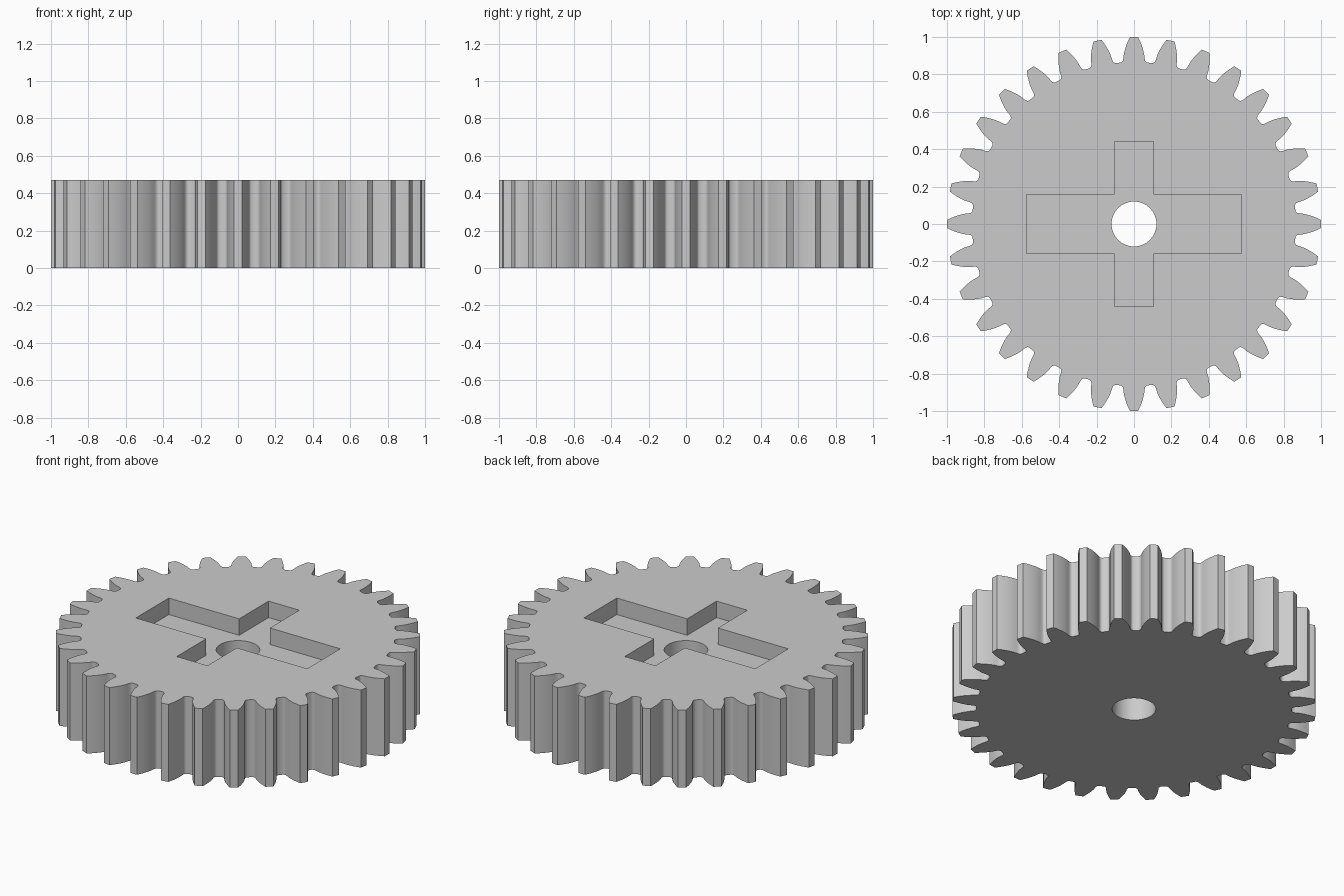
import bpy, bmesh, math

if "Cube" in bpy.data.objects:
    bpy.data.objects.remove(bpy.data.objects["Cube"])

TEETH = 32
HEIGHT = 0.47
PITCH_R = 1.0 * TEETH / (TEETH + 2)
BASE_R = PITCH_R * math.cos(math.radians(20))
ROOT_R = 0.866
POCKET_DEPTH = 0.10


def involute(r):
    a = math.acos(min(1.0, BASE_R / r))
    return math.tan(a) - a


def half_angle(r):
    """Half the tooth's angular thickness at radius r."""
    return math.pi / (2 * TEETH) + involute(PITCH_R) - involute(r)


def prism(name, points, z0, z1):
    """Extrude a flat outline into a closed solid."""
    bm = bmesh.new()
    face = bm.faces.new([bm.verts.new((x, y, z0)) for x, y in points])
    top = bmesh.ops.extrude_face_region(bm, geom=[face])["geom"]
    verts = [v for v in top if isinstance(v, bmesh.types.BMVert)]
    bmesh.ops.translate(bm, vec=(0, 0, z1 - z0), verts=verts)
    bmesh.ops.recalc_face_normals(bm, faces=bm.faces)
    mesh = bpy.data.meshes.new(name)
    bm.to_mesh(mesh)
    bm.free()
    obj = bpy.data.objects.new(name, mesh)
    bpy.context.collection.objects.link(obj)
    return obj


def cut(target, cutter):
    mod = target.modifiers.new("cut", "BOOLEAN")
    mod.operation = "DIFFERENCE"
    mod.solver = "EXACT"
    mod.object = cutter
    bpy.context.view_layer.objects.active = target
    bpy.ops.object.modifier_apply(modifier=mod.name)
    bpy.data.objects.remove(cutter)


# Half of one tooth: rounded root, then involute flank up to the flat tip
half_pitch = math.pi / TEETH
half = [(ROOT_R, half_pitch - 0.016), (ROOT_R + 0.003, half_pitch - 0.024),
        (ROOT_R + 0.010, half_pitch - 0.031)]
for i in range(7):
    r = BASE_R + 0.003 + (1.0 - BASE_R - 0.003) * i / 6
    half.append((r, half_angle(r)))
tooth = [(r, -a) for r, a in half] + [(r, a) for r, a in reversed(half)]

# Gear body
outline = []
for t in range(TEETH):
    c = 2 * math.pi * t / TEETH
    outline += [(r * math.cos(c + a), r * math.sin(c + a)) for r, a in tooth]
gear = prism("gear", outline, 0, HEIGHT)

# Cross-shaped pocket in the top
ax, ay, bx, by = 0.575, 0.158, 0.103, 0.44
quarter = [(ax, ay), (bx, ay), (bx, by)]
cross = (quarter + [(-x, y) for x, y in reversed(quarter)]
         + [(-x, -y) for x, y in quarter] + [(x, -y) for x, y in reversed(quarter)])
cut(gear, prism("pocket_cutter", cross, HEIGHT - POCKET_DEPTH, HEIGHT + 0.1))

# Axle hole all the way through
circle = [(0.12 * math.cos(2 * math.pi * i / 48), 0.12 * math.sin(2 * math.pi * i / 48))
          for i in range(48)]
cut(gear, prism("hole_cutter", circle, -0.1, HEIGHT + 0.1))

# Single grey colour
grey = bpy.data.materials.new("grey")
grey.diffuse_color = (0.6, 0.6, 0.6, 1)
grey.use_nodes = True
grey.node_tree.nodes["Principled BSDF"].inputs["Base Color"].default_value = grey.diffuse_color
gear.data.materials.clear()
gear.data.materials.append(grey)

bpy.ops.object.select_all(action="DESELECT")
gear.select_set(True)
bpy.context.view_layer.objects.active = gear
bpy.ops.object.shade_smooth_by_angle(angle=math.radians(30))
